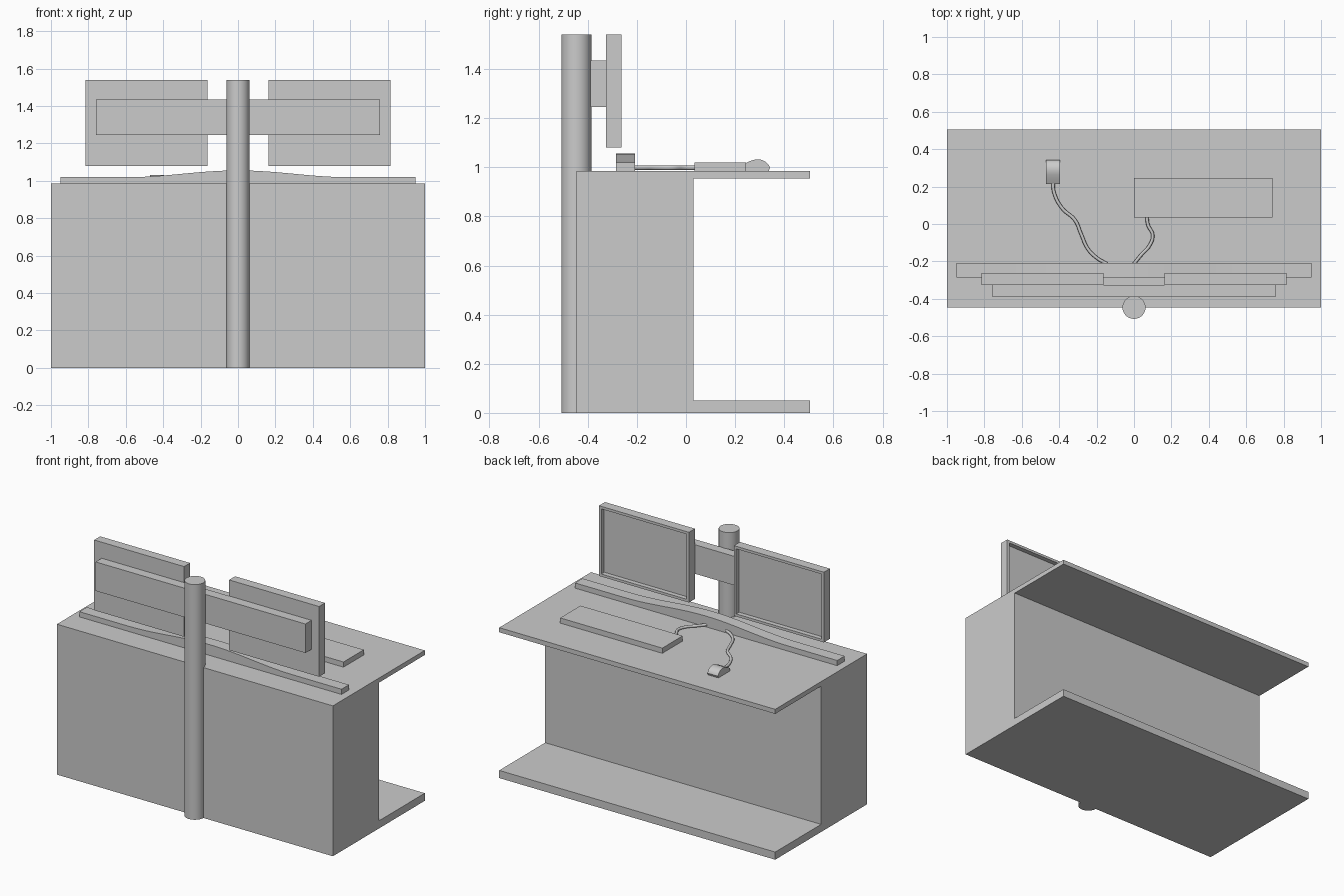
import bpy, bmesh, math
from mathutils import Vector

if "Cube" in bpy.data.objects:
    bpy.data.objects.remove(bpy.data.objects["Cube"])


def finish(name, bm):
    bmesh.ops.recalc_face_normals(bm, faces=bm.faces)
    me = bpy.data.meshes.new(name)
    bm.to_mesh(me)
    bm.free()
    ob = bpy.data.objects.new(name, me)
    bpy.context.collection.objects.link(ob)
    return ob


def extrude_profile(name, points, offset):
    """Solid from a closed outline swept by offset."""
    bm = bmesh.new()
    a = [bm.verts.new(p) for p in points]
    b = [bm.verts.new(Vector(p) + Vector(offset)) for p in points]
    bm.faces.new(a)
    bm.faces.new(b[::-1])
    for i in range(len(a)):
        j = (i + 1) % len(a)
        bm.faces.new((a[i], b[i], b[j], a[j]))
    return finish(name, bm)


def box(name, x, y, z, recess=None):
    """Box from ranges; recess = (bezel, depth) sinks a panel into the +y face."""
    bm = bmesh.new()
    bmesh.ops.create_cube(bm, size=1)
    for v in bm.verts:
        v.co = [r[0] if c < 0 else r[1] for c, r in zip(v.co, (x, y, z))]
    if recess:
        bm.normal_update()
        panel = max(bm.faces, key=lambda f: f.calc_center_median().y)
        # First inset makes the bezel, second makes the recess walls
        bmesh.ops.inset_region(bm, faces=[panel], thickness=recess[0])
        bmesh.ops.inset_region(bm, faces=[panel], thickness=0.0005)
        for v in panel.verts:
            v.co.y -= recess[1]
    return finish(name, bm)


def cable(name, points, z, radius):
    """Round cable through xy points at height z."""
    cu = bpy.data.curves.new(name, 'CURVE')
    cu.dimensions = '3D'
    cu.bevel_depth = radius
    cu.bevel_resolution = 2
    cu.resolution_u = 6
    cu.use_fill_caps = True
    sp = cu.splines.new('BEZIER')
    sp.bezier_points.add(len(points) - 1)
    for bp, (x, y) in zip(sp.bezier_points, points):
        bp.co = (x, y, z)
        bp.handle_left_type = bp.handle_right_type = 'AUTO'
    ob = bpy.data.objects.new(name, cu)
    bpy.context.collection.objects.link(ob)


def smooth(ob, angle=40):
    bpy.ops.object.select_all(action='DESELECT')
    ob.select_set(True)
    bpy.context.view_layer.objects.active = ob
    bpy.ops.object.shade_smooth_by_angle(angle=math.radians(angle))


TOP = 0.985

# Desk: C-shaped side profile with worktop and foot slab
desk = [(-0.446, 0), (0.505, 0), (0.505, 0.05), (0.03, 0.05),
        (0.03, 0.955), (0.505, 0.955), (0.505, TOP), (-0.446, TOP)]
extrude_profile("desk", [(-1, y, z) for y, z in desk], (2, 0, 0))

# Support pole behind the desk
bpy.ops.mesh.primitive_cylinder_add(vertices=32, radius=0.0615, depth=1.54,
                                    location=(0, -0.446, 0.77))
pole = bpy.context.object
pole.name = "support_pole"
smooth(pole)

# Monitor arm and two monitors with recessed screens
box("monitor_arm", (-0.76, 0.76), (-0.388, -0.325), (1.245, 1.435))
for side, x in (("left", (-0.815, -0.163)), ("right", (0.163, 0.815))):
    box(side + "_monitor", x, (-0.325, -0.263), (1.08, 1.54), (0.024, 0.03))

# Raised strip with a gentle swell in the middle
swell = [(-0.95, TOP), (0.95, TOP), (0.95, 1.019)]
for i in range(25):
    x = 0.6 - i * 0.05
    swell.append((x, 1.019 + 0.0365 * (0.5 + 0.5 * math.cos(math.pi * x / 0.6))))
swell.append((-0.95, 1.019))
smooth(extrude_profile("cable_strip", [(x, -0.285, z) for x, z in swell], (0, 0.077, 0)))

# Keyboard
box("keyboard", (0, 0.74), (0.035, 0.245), (TOP, 1.019))

# Mouse: humped side profile
mouse = [(0.215, TOP), (0.215, 1.003), (0.24, 1.016), (0.265, 1.027), (0.285, 1.032),
         (0.305, 1.031), (0.325, 1.022), (0.337, 1.01), (0.342, 0.998), (0.337, TOP)]
smooth(extrude_profile("mouse", [(-0.471, y, z) for y, z in mouse], (0.076, 0, 0)))

# Cables
cable("mouse_cable", [(-.433, .225), (-.428, .17), (-.385, .085), (-.315, .02), (-.283, -.053),
                      (-.246, -.134), (-.198, -.182), (-.145, -.213)], 0.998, 0.009)
cable("keyboard_cable", [(.068, .045), (.075, -.005), (.1, -.06), (.08, -.12),
                         (.043, -.16), (.0, -.213)], 0.998, 0.009)
